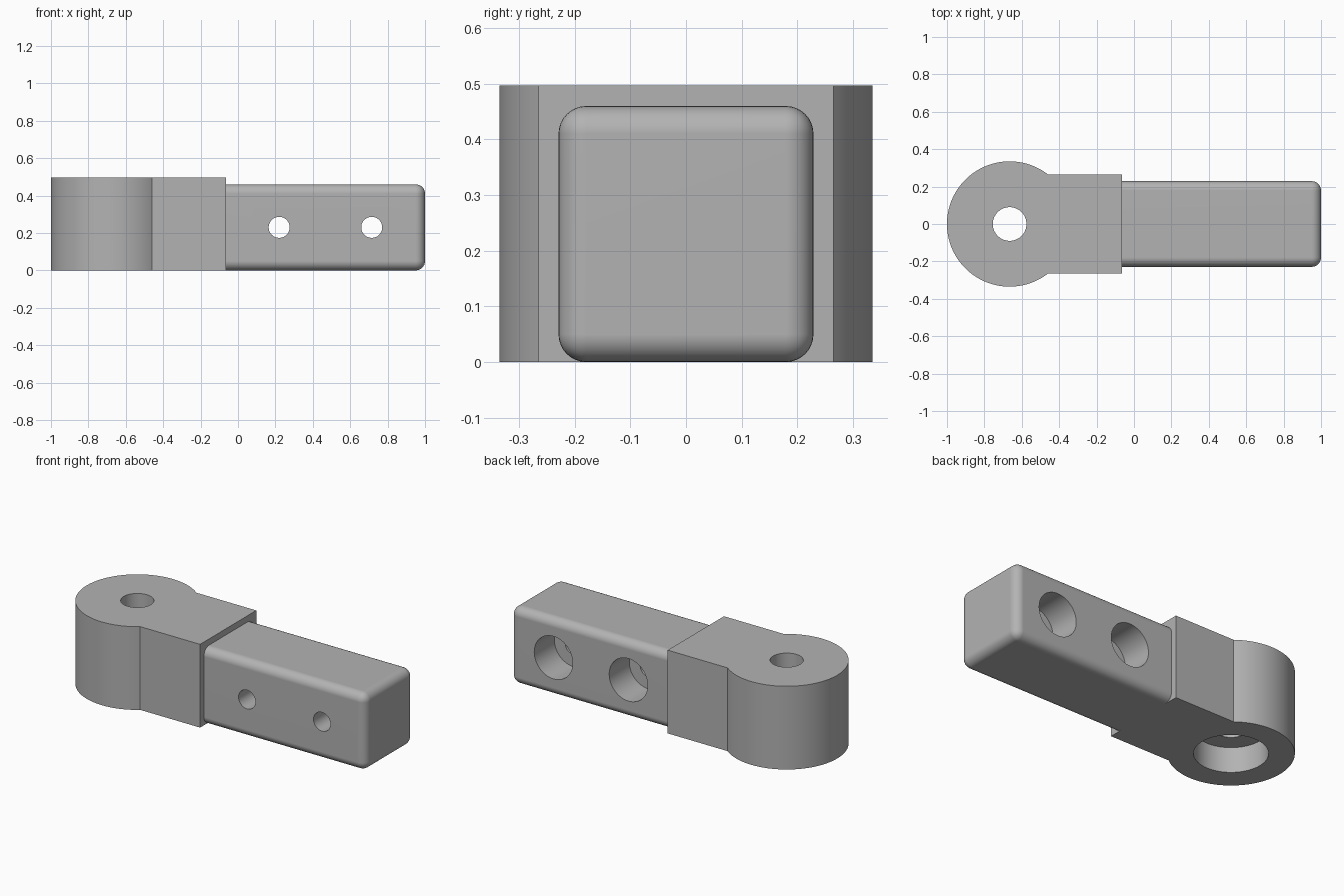
import bpy, bmesh, math
from math import radians, sin, cos, sqrt, asin

default = bpy.data.objects.get("Cube")
if default:
    bpy.data.objects.remove(default, do_unlink=True)

grey = bpy.data.materials.new("plain_grey")
grey.use_nodes = True
grey.diffuse_color = (0.45, 0.45, 0.45, 1)
grey.node_tree.nodes["Principled BSDF"].inputs["Base Color"].default_value = (0.45, 0.45, 0.45, 1)


def add_object(name, bm):
    bmesh.ops.recalc_face_normals(bm, faces=bm.faces)
    mesh = bpy.data.meshes.new(name)
    bm.to_mesh(mesh)
    bm.free()
    mesh.materials.append(grey)
    obj = bpy.data.objects.new(name, mesh)
    bpy.context.collection.objects.link(obj)
    return obj


def activate(obj):
    bpy.ops.object.select_all(action='DESELECT')
    obj.select_set(True)
    bpy.context.view_layer.objects.active = obj


def drill(obj, centre, radius, depth, axis='Z'):
    """Cut a round hole whose cutter is centred at the given point."""
    rotation = (radians(90), 0, 0) if axis == 'Y' else (0, 0, 0)
    bpy.ops.mesh.primitive_cylinder_add(vertices=64, radius=radius, depth=depth,
                                        location=centre, rotation=rotation)
    cutter = bpy.context.object
    cutter.name = "hole_cutter"
    cutter.hide_render = True
    cutter.data.materials.append(grey)
    activate(obj)
    cut = obj.modifiers.new("hole", 'BOOLEAN')
    cut.operation, cut.solver, cut.object = 'DIFFERENCE', 'EXACT', cutter
    bpy.ops.object.modifier_apply(modifier=cut.name)
    bpy.data.objects.remove(cutter, do_unlink=True)


def finish(obj):
    activate(obj)
    bpy.ops.object.shade_smooth_by_angle(angle=radians(30))
    weighted = obj.modifiers.new("weighted_normals", 'WEIGHTED_NORMAL')
    weighted.keep_sharp = True


# Pivot head: round boss flowing into a square shoulder, one extruded outline
boss_x, boss_r, half_w, shoulder_x, head_h = -0.665, 0.335, 0.265, -0.065, 0.497
start = asin(half_w / boss_r)
steps = 96
outline = [(shoulder_x, -half_w), (shoulder_x, half_w)]
for i in range(steps + 1):
    a = start + (2 * math.pi - 2 * start) * i / steps
    outline.append((boss_x + boss_r * cos(a), boss_r * sin(a)))
bm = bmesh.new()
base = bm.faces.new([bm.verts.new((x, y, 0)) for x, y in outline])
top = bmesh.ops.extrude_face_region(bm, geom=[base])["geom"]
bmesh.ops.translate(bm, vec=(0, 0, head_h),
                    verts=[g for g in top if isinstance(g, bmesh.types.BMVert)])
head = add_object("pivot_head", bm)

# Pin hole through the top, wide bearing pocket from below
drill(head, (boss_x, 0, 0.3), 0.09, 1.0)
drill(head, (boss_x, 0, 0), 0.197, 0.30)
finish(head)

# Arm: rounded bar butted against the shoulder
arm_w, arm_h = 0.458, 0.46
bm = bmesh.new()
bmesh.ops.create_cube(bm, size=1)
for v in bm.verts:
    v.co.x = 1.0 if v.co.x > 0 else shoulder_x
    v.co.y *= arm_w
    v.co.z = (v.co.z + 0.5) * arm_h
rounded = [e for e in bm.edges if max(v.co.x for v in e.verts) > 0]
bmesh.ops.bevel(bm, geom=rounded, offset=0.05, segments=8, profile=0.5, affect='EDGES')
arm = add_object("arm_bar", bm)

# Bolt holes through the arm, counterbored from the back
for x in (0.22, 0.715):
    drill(arm, (x, 0, arm_h / 2), 0.056, 1.0, 'Y')
    drill(arm, (x, arm_w / 2, arm_h / 2), 0.127, 0.38, 'Y')
finish(arm)
